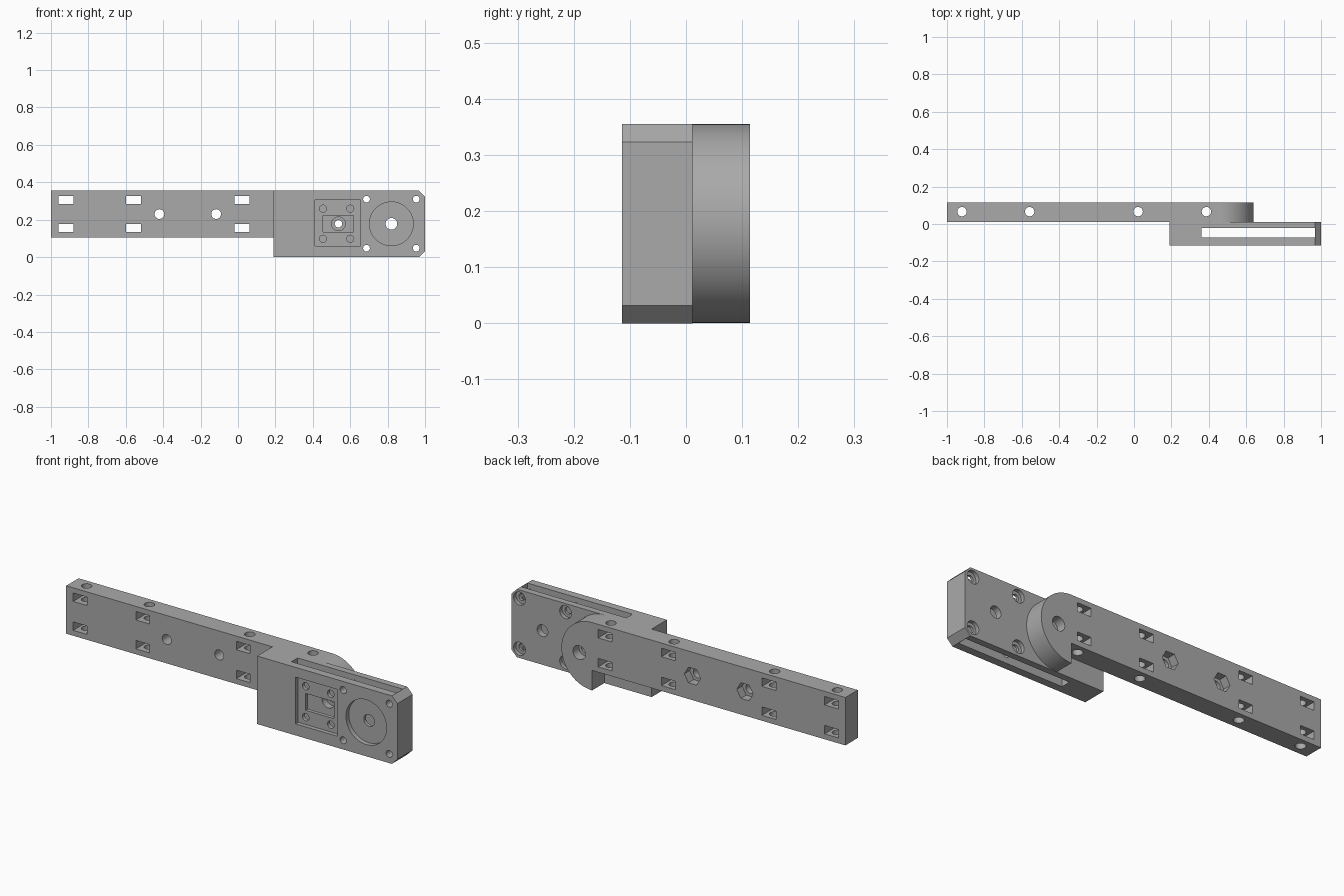
import bpy, bmesh, math
from mathutils import Matrix

if "Cube" in bpy.data.objects:
    bpy.data.objects.remove(bpy.data.objects["Cube"], do_unlink=True)

grey = bpy.data.materials.new("plain grey")
grey.use_nodes = True
COLOR = (0.4, 0.4, 0.4, 1)
grey.diffuse_color = COLOR
grey.node_tree.nodes["Principled BSDF"].inputs["Base Color"].default_value = COLOR

FRONT, JOINT, BACK = -0.114, 0.012, 0.114   # depth planes
MID = 0.178                                 # height of the pivot axis
PIVOT_X = 0.537
MOTOR_X = 0.82


def make_object(name, bm):
    bmesh.ops.recalc_face_normals(bm, faces=bm.faces)
    mesh = bpy.data.meshes.new(name)
    bm.to_mesh(mesh)
    bm.free()
    mesh.materials.append(grey)
    obj = bpy.data.objects.new(name, mesh)
    bpy.context.collection.objects.link(obj)
    return obj


def plate(name, outline, y0, y1):
    """Extrude an x-z outline from y0 to y1."""
    bm = bmesh.new()
    face = bm.faces.new([bm.verts.new((x, y0, z)) for x, z in outline])
    new = bmesh.ops.extrude_face_region(bm, geom=[face])["geom"]
    verts = [v for v in new if isinstance(v, bmesh.types.BMVert)]
    bmesh.ops.translate(bm, verts=verts, vec=(0, y1 - y0, 0))
    return make_object(name, bm)


def cut(target, cutter):
    mod = target.modifiers.new("cut", 'BOOLEAN')
    mod.operation, mod.solver, mod.object = 'DIFFERENCE', 'EXACT', cutter
    bpy.context.view_layer.objects.active = target
    bpy.ops.object.modifier_apply(modifier=mod.name)
    bpy.data.objects.remove(cutter, do_unlink=True)


def cut_box(target, x0, x1, y0, y1, z0, z1):
    cut(target, plate("cutter", [(x0, z0), (x1, z0), (x1, z1), (x0, z1)], y0, y1))


def cut_round(target, x, z, r, y0, y1, sides=32):
    ring = [(x + r * math.cos(math.tau * i / sides), z + r * math.sin(math.tau * i / sides))
            for i in range(sides)]
    cut(target, plate("cutter", ring, y0, y1))


def cut_upright(target, x, y, r):
    bm = bmesh.new()
    bmesh.ops.create_cone(bm, cap_ends=True, segments=32, radius1=r, radius2=r, depth=1,
                          matrix=Matrix.Translation((x, y, MID)))
    cut(target, make_object("cutter", bm))


# Arm with a half-round pivot end
TOP, UNDER, ARC_X = 0.355, 0.105, 0.462
radius = TOP - MID
arc = [(ARC_X + radius * math.cos(a), MID + radius * math.sin(a))
       for a in (math.pi * (i / 48 - 0.5) for i in range(49))]
arm = plate("arm", [(-1, UNDER), (ARC_X, UNDER)] + arc + [(-1, TOP)], JOINT, BACK)

# Nut slots and the upright bolt holes that cross them
for x in (-0.92, -0.558, 0.022, 0.387):
    for z in (0.306, 0.155):
        cut_box(arm, x - 0.04, x + 0.04, -0.1, 0.2, z - 0.022, z + 0.022)
    cut_upright(arm, x, 0.066, 0.025)

# Bolt holes with hexagonal pockets at the back
for x in (-0.42, -0.117):
    cut_round(arm, x, 0.23, 0.026, -0.1, 0.2)
    cut_round(arm, x, 0.23, 0.047, 0.07, 0.2, 6)

# Pivot screw hole with a counterbore
cut_round(arm, PIVOT_X, MID, 0.02, -0.1, 0.2)
cut_round(arm, PIVOT_X, MID, 0.036, 0.065, 0.2)

# Housing block with two chamfered corners
CH = 0.032
block = plate("housing", [(0.19, 0), (1 - CH, 0), (1, CH), (1, TOP - CH),
                          (1 - CH, TOP), (0.19, TOP)], FRONT, JOINT)
cut_box(block, 0.36, 0.967, -0.073, -0.022, -0.1, 0.5)

# Square recess with window and screw holes
cut_box(block, 0.412, 0.655, -0.2, -0.092, 0.06, 0.304)
cut_box(block, 0.455, 0.618, -0.2, -0.05, 0.134, 0.222)
for x in (0.455, 0.6):
    for z in (0.098, 0.259):
        cut_round(block, x, z, 0.019, -0.2, -0.05)
cut_round(block, PIVOT_X, MID, 0.037, -0.05, 0.1)

# Round recess, shaft hole and counterbored corner holes
cut_round(block, MOTOR_X, MID, 0.117, -0.2, -0.09, 64)
cut_round(block, MOTOR_X, MID, 0.031, -0.2, 0.1)
for x in (MOTOR_X - 0.133, MOTOR_X + 0.133):
    for z in (0.048, 0.31):
        cut_round(block, x, z, 0.018, -0.2, 0.1)
        cut_round(block, x, z, 0.034, -0.008, 0.1)

# Smooth the curved walls, keep the corners sharp
for obj in (arm, block):
    bpy.ops.object.select_all(action='DESELECT')
    obj.select_set(True)
    bpy.context.view_layer.objects.active = obj
    bpy.ops.object.shade_smooth_by_angle(angle=math.radians(30))
